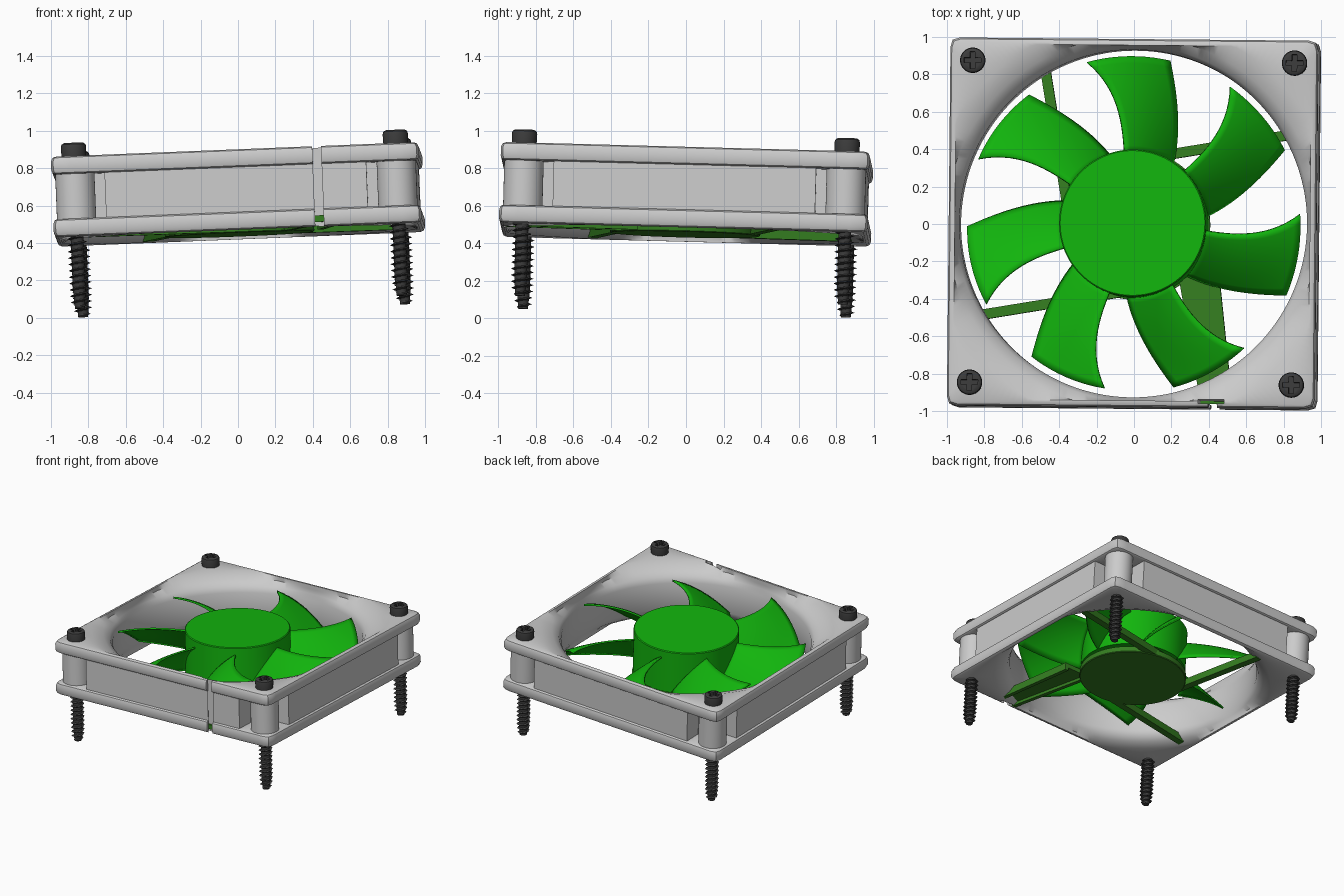
import bpy, bmesh
from math import sin, cos, pi, radians
from mathutils import Vector, Matrix

if "Cube" in bpy.data.objects:
    bpy.data.objects.remove(bpy.data.objects["Cube"])

# The whole fan sits slightly tilted
ZA = Vector((-0.04, 0.027, 1)).normalized()
XA = Vector((1, -0.009, 0.04)).normalized()
YA = ZA.cross(XA).normalized()
XA = YA.cross(ZA)
TILT = Matrix.Translation((0, 0, 0.66)) @ Matrix((XA, YA, ZA)).transposed().to_4x4()


def material(name, rgb):
    m = bpy.data.materials.new(name)
    m.diffuse_color = (*rgb, 1)
    m.use_nodes = True
    m.node_tree.nodes["Principled BSDF"].inputs["Base Color"].default_value = m.diffuse_color
    return m


FAN = material("fan_green", (0.006, 0.46, 0.004))
SUPPORT = material("support_green", (0.035, 0.21, 0.015))
DARK = material("screw_black", (0.045, 0.045, 0.045))


def finish(name, bm, mat=None, smooth=35):
    bmesh.ops.recalc_face_normals(bm, faces=bm.faces)
    me = bpy.data.meshes.new(name)
    bm.to_mesh(me)
    bm.free()
    ob = bpy.data.objects.new(name, me)
    bpy.context.collection.objects.link(ob)
    if mat:
        me.materials.append(mat)
    bpy.ops.object.select_all(action='DESELECT')
    ob.select_set(True)
    bpy.context.view_layer.objects.active = ob
    if smooth:
        bpy.ops.object.shade_smooth_by_angle(angle=radians(smooth))
    return ob


def loft(name, rings, mat=None, closed=False, smooth=35):
    """Skin a list of closed rings; cap the ends or join last to first."""
    bm = bmesh.new()
    vs = [[bm.verts.new(p) for p in r] for r in rings]
    n = len(rings[0])
    pairs = list(zip(vs, vs[1:])) + ([(vs[-1], vs[0])] if closed else [])
    for a, b in pairs:
        for i in range(n):
            j = (i + 1) % n
            bm.faces.new((a[i], a[j], b[j], b[i]))
    if not closed:
        bm.faces.new(vs[0])
        bm.faces.new(vs[-1])
    return finish(name, bm, mat, smooth)


def prism(name, outline, z0, z1, mat=None):
    return loft(name, [[(x, y, z) for x, y in outline] for z in (z0, z1)], mat, smooth=0)


def rect(x0, x1, y0, y1):
    return [(x0, y0), (x1, y0), (x1, y1), (x0, y1)]


def turn(pts, a):
    return [(x * cos(a) - y * sin(a), x * sin(a) + y * cos(a)) for x, y in pts]


def lathe(name, profile, mat=None, n=64, at=(0, 0)):
    return loft(name, [[(at[0] + r * cos(2 * pi * i / n), at[1] + r * sin(2 * pi * i / n), z)
                        for i in range(n)] for r, z in profile], mat)


def cut(ob, cutters):
    bpy.context.view_layer.objects.active = ob
    for c in cutters:
        m = ob.modifiers.new("cut", 'BOOLEAN')
        m.operation, m.solver, m.object = 'DIFFERENCE', 'EXACT', c
        bpy.ops.object.modifier_apply(modifier=m.name)
        bpy.data.objects.remove(c)


# Frame: one lofted section with square flanges, flat side walls and a flared round bore
N = 240


def square_r(a, h, c=0.04):
    x, y = abs(cos(a)), abs(sin(a))
    r = h / max(x, y)
    k = h - c
    if c and r * min(x, y) > k:
        b = k * (x + y)
        r = b + max(b * b - 2 * k * k + c * c, 0) ** 0.5
    return r


def frame_ring(kind, size, z):
    out = []
    for i in range(N):
        a = 2 * pi * i / N
        if kind == 'square':
            r = square_r(a, size)
        elif kind == 'wall':  # flat sides that step inward near the corners
            r = min(0.9635 / max(abs(cos(a)), abs(sin(a))),
                    0.7 / max(min(abs(cos(a)), abs(sin(a))), 1e-6))
        else:  # flare, limited by the square rim
            r = min(size, square_r(a, 0.95, 0))
        out.append((r * cos(a), r * sin(a), z))
    return out


lip = [(0.962, 0.215), (0.976, 0.208), (0.984, 0.19), (0.984, 0.145), (0.978, 0.127), (0.968, 0.12)]
section = [('square', h, z) for h, z in lip]
section += [('wall', 0, 0.12), ('wall', 0, -0.12)]
section += [('square', h, -z) for h, z in reversed(lip)]
section += [('flare', 1.04, -0.215), ('flare', 0.98, -0.19), ('flare', 0.945, -0.16), ('flare', 0.93, -0.12),
            ('flare', 0.93, 0.10), ('flare', 0.95, 0.145), ('flare', 1.0, 0.18), ('flare', 1.09, 0.215)]
frame = loft("frame", [frame_ring(*s) for s in section], closed=True)

# Cable slot in the front edge
cut(frame, [prism("slot_cutter", rect(0.415, 0.462, -1.1, -0.955), -0.3, 0.3),
            prism("pocket_cutter", rect(0.36, 0.5, -0.962, -0.94), -0.3, 0.3)])

# Corner posts and webs between the flanges
for k in range(4):
    a = pi / 4 + k * pi / 2
    cx, cy = turn([(1.216, 0)], a)[0]
    lathe("corner_post", [(0.105, -0.13), (0.105, 0.13)], n=40, at=(cx, cy))
    prism("corner_web", turn(rect(0.69, 0.82, 0.69, 0.82), k * pi / 2), -0.13, 0.13)

# Hub and motor plate
lathe("hub", [(0.393, -0.14), (0.393, 0.194), (0.387, 0.2)], FAN, n=96)
lathe("motor_plate", [(0.395, -0.215), (0.4, -0.21), (0.4, -0.17)], SUPPORT, n=96)
lathe("motor_core", [(0.2, -0.18), (0.2, -0.13)], SUPPORT, n=48)

# Seven swept, pitched blades
bm = bmesh.new()
R, T = 14, 10
for k in range(7):
    grid = []
    for i in range(R + 1):
        s = i / R
        r = 0.38 + 0.515 * s
        left, right = -7.5 + 5 * s - 14 * s * s, 31.5 - 25.6 * s + 5.6 * s * s
        row = []
        for j in range(T + 1):
            t = j / T
            a = radians(left + (right - left) * t + k * 360 / 7)
            z = 0.14 - (0.28 - 0.04 * s) * (0.55 * t + 0.45 * t * t)
            row.append(bm.verts.new((r * sin(a), r * cos(a), z)))
        grid.append(row)
    for i in range(R):
        for j in range(T):
            bm.faces.new((grid[i][j], grid[i + 1][j], grid[i + 1][j + 1], grid[i][j + 1]))
blades = finish("blades", bm, FAN)
sol = blades.modifiers.new("thickness", 'SOLIDIFY')
sol.thickness, sol.offset = 0.013, 0
bpy.ops.object.modifier_apply(modifier=sol.name)

# Support struts: three thin, one wide cable channel with rails
for k in (0, 1, 3):
    prism("strut", turn([(-0.375, 0.0), (-0.32, 0.0), (-0.472, 0.885), (-0.527, 0.885)], k * pi / 2),
          -0.21, -0.155, SUPPORT)
prism("cable_channel", [(0.23, -0.25), (0.45, -0.25), (0.53, -0.955), (0.36, -0.955)], -0.19, -0.155, SUPPORT)
for x0, x1 in ((0.23, 0.36), (0.42, 0.5)):
    prism("channel_rail", [(x0, -0.25), (x0 + 0.03, -0.25), (x1 + 0.03, -0.955), (x1, -0.955)],
          -0.213, -0.16, SUPPORT)

# Screws: cross-recessed head and threaded shank, copied to four corners
head = lathe("screw_head", [(0.066, 0.213), (0.068, 0.265), (0.064, 0.279), (0.052, 0.287)], DARK, n=40)
cut(head, [prism("recess_cutter", rect(-0.045, 0.045, -0.013, 0.013), 0.25, 0.35),
           prism("recess_cutter", rect(-0.013, 0.013, -0.045, 0.045), 0.25, 0.35)])
PITCH, S = 0.034, 16
rings = []
for i in range(140):
    z = -0.6 + i * PITCH / 8
    core = 0.026 + 0.008 * min(1, i / 24)
    ring = []
    for j in range(S):
        p = (i / 8 - j / S) % 1
        h = max(0, 1 - abs(p - 0.5) * 6)
        r = core + 0.019 * h * min(1, i / 6)
        ring.append((r * cos(2 * pi * j / S), r * sin(2 * pi * j / S), z))
    rings.append(ring)
shank = loft("screw_shank", rings, DARK, smooth=30)
for src in (head, shank):
    spots = [(x, y) for x in (-0.861, 0.861) for y in (-0.861, 0.861)]
    for x, y in spots[1:]:
        c = src.copy()
        bpy.context.collection.objects.link(c)
        c.location = (x, y, 0)
    src.location = (*spots[0], 0)

# Tilt everything into place
for ob in bpy.data.objects:
    ob.matrix_world = TILT @ Matrix.Translation(ob.location)
